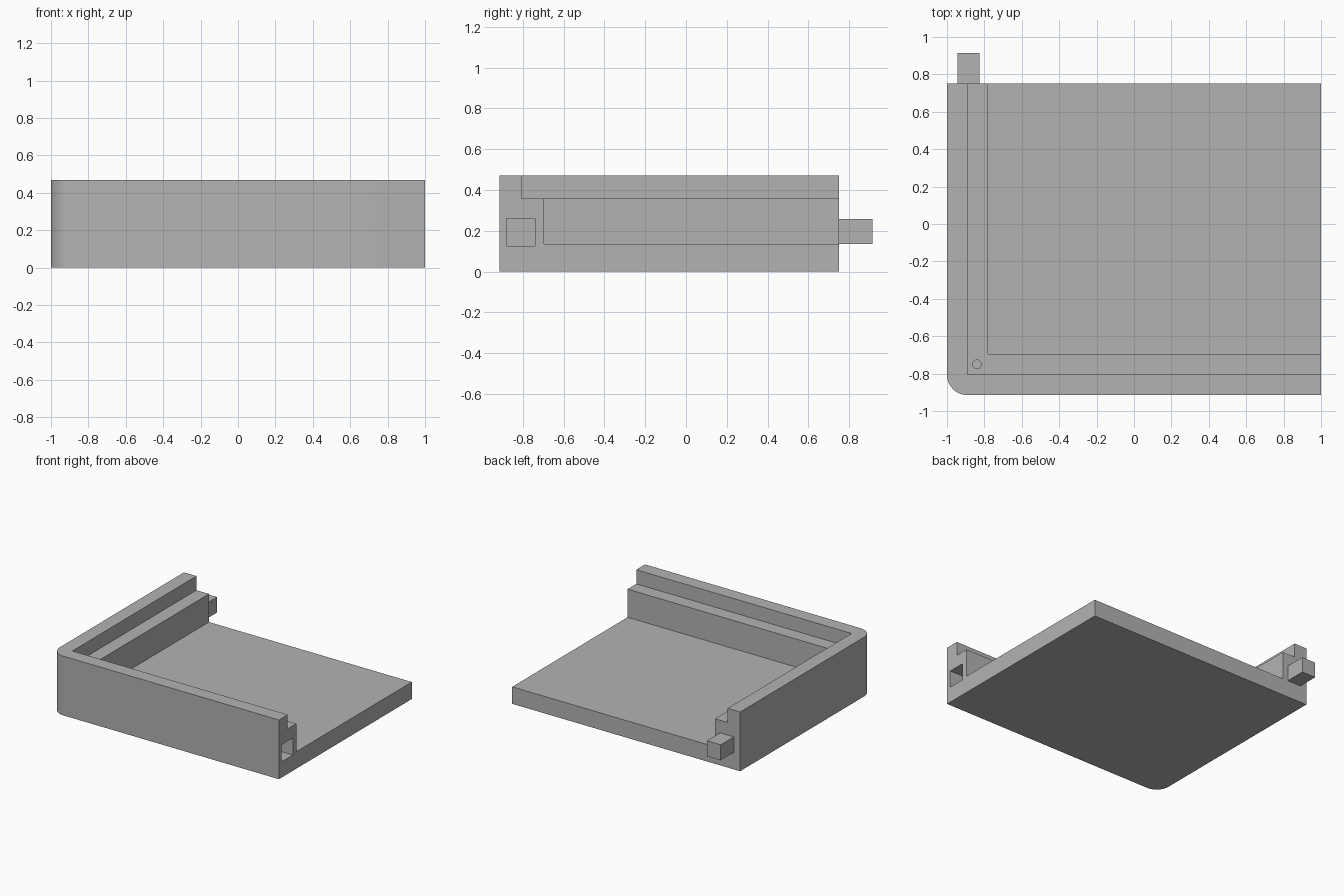
import bpy
import bmesh
from math import pi, cos, sin

old = bpy.data.objects.get("Cube")
if old:
    bpy.data.objects.remove(old, do_unlink=True)

LEFT, RIGHT, FRONT, BACK = -1.0, 1.0, -0.915, 0.75
FLOOR, LEDGE, TOP = 0.135, 0.358, 0.47
WALL, STEP, RADIUS = 0.11, 0.22, 0.11
OVER = 0.2

grey = bpy.data.materials.new("plain grey")
grey.use_nodes = True
colour = (0.45, 0.45, 0.45, 1)
grey.diffuse_color = colour
grey.node_tree.nodes["Principled BSDF"].inputs["Base Color"].default_value = colour


def prism(name, outline, z0, z1):
    """Extrude a flat outline from z0 up to z1."""
    bm = bmesh.new()
    face = bm.faces.new([bm.verts.new((x, y, z0)) for x, y in outline])
    up = bmesh.ops.extrude_face_region(bm, geom=[face])["geom"]
    verts = [v for v in up if isinstance(v, bmesh.types.BMVert)]
    bmesh.ops.translate(bm, verts=verts, vec=(0, 0, z1 - z0))
    bmesh.ops.recalc_face_normals(bm, faces=bm.faces)
    mesh = bpy.data.meshes.new(name)
    bm.to_mesh(mesh)
    bm.free()
    mesh.materials.append(grey)
    obj = bpy.data.objects.new(name, mesh)
    bpy.context.collection.objects.link(obj)
    return obj


def box(name, x0, x1, y0, y1, z0, z1):
    return prism(name, [(x0, y0), (x1, y0), (x1, y1), (x0, y1)], z0, z1)


def arc(cx, cy, r, start, end, steps):
    angles = [start + (end - start) * i / steps for i in range(steps + 1)]
    return [(cx + r * cos(a), cy + r * sin(a)) for a in angles]


# Solid block with one rounded front corner
corner = arc(LEFT + RADIUS, FRONT + RADIUS, RADIUS, pi, 1.5 * pi, 16)
tray = prism("corner_tray", corner + [(RIGHT, FRONT), (RIGHT, BACK), (LEFT, BACK)], 0, TOP)

# Recesses, end socket and corner pin hole
cutters = [
    box("rim_cutter", LEFT + WALL, RIGHT + OVER, FRONT + WALL, BACK + OVER, LEDGE, TOP + OVER),
    box("well_cutter", LEFT + STEP, RIGHT + OVER, FRONT + STEP, BACK + OVER, FLOOR, TOP + OVER),
    box("socket_cutter", RIGHT - 0.18, RIGHT + OVER, -0.88, -0.74, 0.125, 0.26),
    prism("pin_hole_cutter", arc(-0.84, -0.75, 0.023, 0, 2 * pi, 24)[:-1], 0.2, TOP + OVER),
]
bpy.context.view_layer.objects.active = tray
for cutter in cutters:
    mod = tray.modifiers.new(cutter.name, "BOOLEAN")
    mod.operation = "DIFFERENCE"
    mod.solver = "EXACT"
    mod.object = cutter
    bpy.ops.object.modifier_apply(modifier=mod.name)
    bpy.data.objects.remove(cutter, do_unlink=True)

# Joining tab on the back end of the side wall
box("joining_tab", -0.945, -0.825, BACK, 0.915, 0.135, 0.258)

bpy.ops.object.select_all(action="DESELECT")
tray.select_set(True)
bpy.ops.object.shade_smooth_by_angle(angle=pi / 6)
